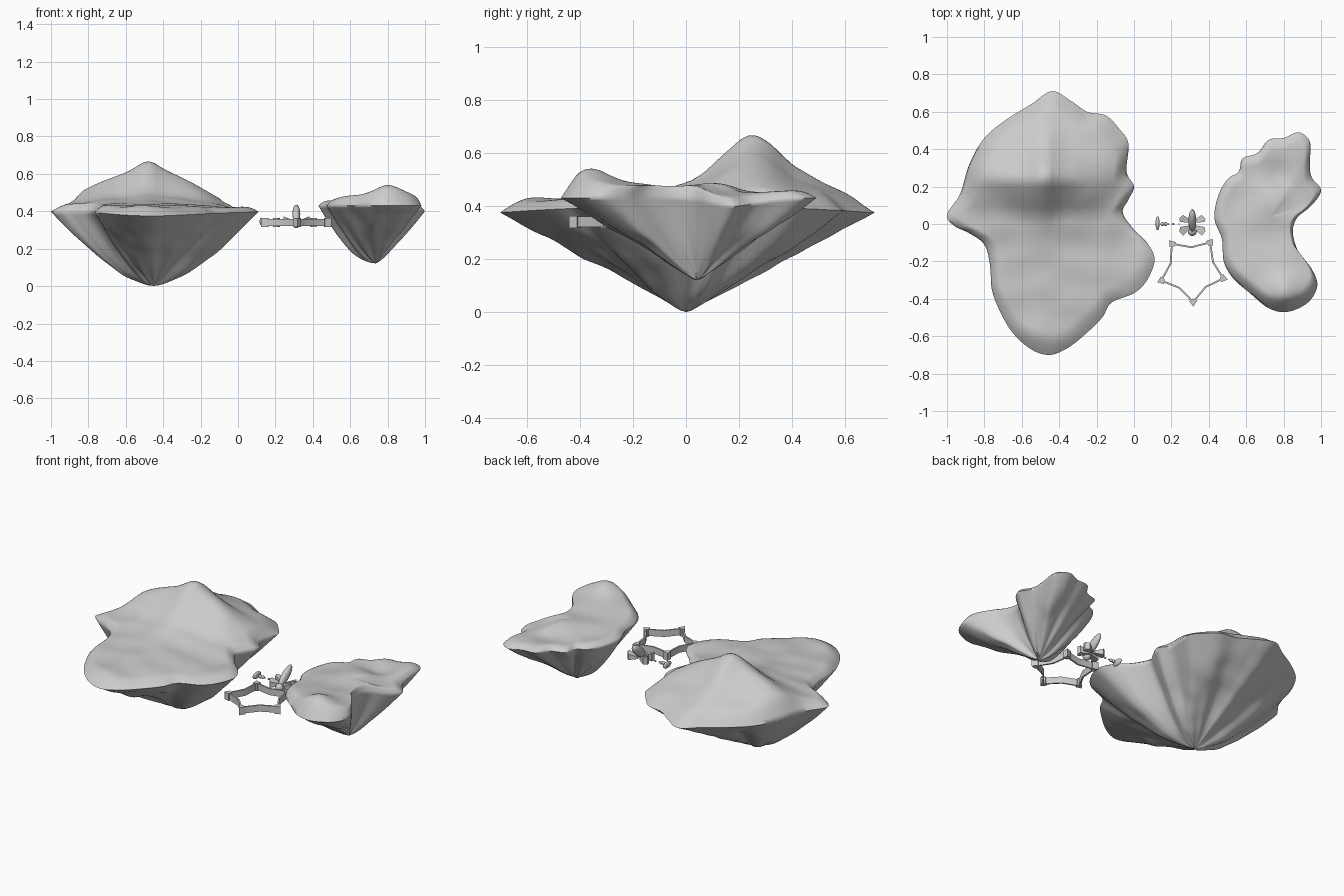
import bpy, bmesh
from math import sin, cos, pi, atan2, radians
from mathutils import Vector, Matrix, noise

if "Cube" in bpy.data.objects:
    bpy.data.objects.remove(bpy.data.objects["Cube"])


def lerp_table(tab, v):
    if v <= tab[0][0]:
        return tab[0][1]
    for (a, p), (b, q) in zip(tab, tab[1:]):
        if v <= b:
            return p + (q - p) * (v - a) / (b - a)
    return tab[-1][1]


def soft(tab, v, r=0.035):
    return sum(lerp_table(tab, v + r * k) for k in (-1, -.5, 0, .5, 1)) / 5


def smooth_outline(pts, sub=7):
    out, n = [], len(pts)
    P = [Vector(p) for p in pts]
    for i in range(n):
        a, b, c, d = P[i - 1], P[i], P[(i + 1) % n], P[(i + 2) % n]
        for k in range(sub):
            t = k / sub
            out.append(.5 * (2 * b + (c - a) * t + (2 * a - 5 * b + 4 * c - d) * t * t
                             + (3 * b - a - 3 * c + d) * t ** 3))
    return out


def finish(bm, name, angle=60):
    bmesh.ops.recalc_face_normals(bm, faces=bm.faces)
    me = bpy.data.meshes.new(name)
    bm.to_mesh(me)
    bm.free()
    ob = bpy.data.objects.new(name, me)
    bpy.context.collection.objects.link(ob)
    bpy.context.view_layer.objects.active = ob
    ob.select_set(True)
    bpy.ops.object.shade_smooth_by_angle(angle=radians(angle))
    ob.select_set(False)
    return ob


def island(name, pts, centre, rim_fn, top_fn, tip_z, keel_pow, rings=36):
    """Rock lofted from a rim outline: hilly top, grooved keel below."""
    bm = bmesh.new()
    C = Vector(centre)
    outline = smooth_outline(pts)
    n = len(outline)

    def top(p, t, r):
        e = min(1, (1 - t) / .16)
        e = e * (2 - e)
        bump = .012 * noise.noise(Vector((p.x * 6, p.y * 6, 3)))
        return r + (top_fn(p.x, p.y) + bump) * e

    def under(p, t, r, ang):
        k = keel_pow(cos(ang))
        groove = noise.noise(Vector((cos(ang) * 3, sin(ang) * 3, t * 1.2)))
        groove += .4 * noise.noise(Vector((p.x * 9, p.y * 9, 7)))
        z = tip_z + (r - tip_z) * t ** k + .03 * groove * sin(pi * t)
        return max(z, tip_z + .004)

    def point(j, t, upper):
        d = outline[j] - C
        p = C + d * t
        r = rim_fn(outline[j].x, outline[j].y)
        z = top(p, t, r) if upper else under(p, t, r, atan2(d.y, d.x))
        return bm.verts.new((p.x, p.y, z))

    rim = [point(j, 1, True) for j in range(n)]
    rim_mean = sum(v.co.z for v in rim) / n
    for upper in (True, False):
        prev = rim
        for i in range(rings - 1, 0, -1):
            cur = [point(j, i / rings, upper) for j in range(n)]
            # even out rim differences towards the middle of the top
            if upper:
                for j, v in enumerate(cur):
                    v.co.z += (rim_mean - rim[j].co.z) * (1 - i / rings)
            for j in range(n):
                k = (j + 1) % n
                bm.faces.new((prev[j], prev[k], cur[k], cur[j]))
            prev = cur
        zc = sum(v.co.z for v in prev) / n if upper else tip_z
        tip = bm.verts.new((C.x, C.y, zc))
        for j in range(n):
            bm.faces.new((prev[j], prev[(j + 1) % n], tip))
    return finish(bm, name, 80)


# Large island: flat front shelf, ridge behind
big = [(-1, .05), (-.93, .16), (-.88, .32), (-.80, .46), (-.68, .56), (-.55, .64), (-.44, .71),
       (-.34, .66), (-.25, .60), (-.15, .58), (-.08, .51), (-.03, .43), (-.04, .28), (0, .20),
       (-.03, .13), (-.06, .06), (0, -.03), (.07, -.1), (.11, -.19), (.07, -.30), (0, -.37),
       (-.12, -.42), (-.17, -.5), (-.25, -.58), (-.35, -.66), (-.45, -.70), (-.55, -.67),
       (-.65, -.58), (-.72, -.46), (-.76, -.35), (-.77, -.22), (-.80, -.11), (-.88, -.05), (-.96, -.01)]
ridge_x = [(-1, 0), (-.85, .08), (-.75, .14), (-.6, .19), (-.48, .28), (-.38, .21), (-.2, .12), (-.05, .03), (.1, .02)]
ridge_y = [(-.7, .08), (-.1, .17), (.05, .36), (.15, .74), (.24, 1.05), (.34, .82), (.38, .6), (.5, .36), (.6, .18), (.7, .05)]
island("large_island", big, (-.45, .0), lambda x, y: .4 - .025 * min(1, abs(y) / .7) ** 2,
       lambda x, y: .02 + soft(ridge_x, x) * soft(ridge_y, y), 0,
       lambda c: 1.02 + .6 * abs(c) ** 2)

# Small crescent island
small = [(.43, .03), (.45, .15), (.50, .24), (.56, .28), (.58, .35), (.66, .38), (.72, .45),
         (.80, .46), (.88, .49), (.94, .44), (.94, .32), (.95, .25), (1, .18), (.95, .10),
         (.87, .03), (.85, -.05), (.88, -.15), (.95, -.24), (.98, -.33), (.93, -.42),
         (.82, -.47), (.72, -.45), (.62, -.37), (.53, -.29), (.48, -.2), (.47, -.08)]


def hill(x, y, cx, cy, h, s):
    return h * 2.718 ** (-((x - cx) ** 2 + (y - cy) ** 2) / (s * s))


island("small_island", small, (.735, .04), lambda x, y: .43 - hill(x, y, 1, .18, .03, .15),
       lambda x, y: .025 + hill(x, y, .8, -.36, .05, .09) + hill(x, y, .78, -.3, .04, .26)
       + hill(x, y, .76, .1, .03, .14) - hill(x, y, .78, .24, .025, .08), .12,
       lambda c: 1.08 + (.6 * c * c if c < 0 else .1 * c))

# Star-shaped fence: thin upright band with pointed corner posts
sc, tilt = Vector((.31, -.243)), radians(-88)
bm = bmesh.new()
loops = []
for scale, z in ((1.03, .32), (1.03, .36), (.95, .36), (.95, .32)):
    ring = []
    for i in range(10):
        a, r = tilt + i * pi / 5, (.12 if i % 2 else .176) * scale
        ring.append(bm.verts.new((sc.x + r * cos(a), sc.y + r * sin(a), z)))
    loops.append(ring)
for k in range(4):
    A, B = loops[k], loops[(k + 1) % 4]
    for i in range(10):
        j = (i + 1) % 10
        bm.faces.new((A[i], A[j], B[j], B[i]))
for i in range(5):
    a = tilt + i * 2 * pi / 5
    u, w = Vector((cos(a), sin(a))), Vector((-sin(a), cos(a)))
    kite = [sc + u * .198, sc + u * .168 + w * .022, sc + u * .155, sc + u * .168 - w * .022]
    lo = [bm.verts.new((p.x, p.y, .317)) for p in kite]
    hi = [bm.verts.new((p.x, p.y, .363)) for p in kite]
    bm.faces.new(lo)
    bm.faces.new(hi)
    for k in range(4):
        bm.faces.new((lo[k], lo[k - 1], hi[k - 1], hi[k]))
finish(bm, "star_fence", 25)


def ellipsoid(name, loc, size, rot_x=0):
    bm = bmesh.new()
    m = Matrix.Translation(loc) @ Matrix.Rotation(rot_x, 4, 'X') @ Matrix.Diagonal((*size, 1))
    bmesh.ops.create_uvsphere(bm, u_segments=16, v_segments=10, radius=1, matrix=m)
    return finish(bm, name)


# Little winged flyer: leaning body, round nose, two pairs of broad wings
ellipsoid("flyer_body", (.312, .018, .385), (.021, .075, .028), radians(38))
ellipsoid("flyer_nose", (.312, -.04, .335), (.024, .024, .024))
for side in (-1, 1):
    for name, root, fan in (("front_wing", (-.006, -.022), (-.016, -.062)), ("rear_wing", (.008, .02), (.01, .048))):
        bm = bmesh.new()
        pts = [(.008, root[0]), (.065, fan[0]), (.07, (fan[0] + fan[1]) / 2), (.05, fan[1]), (.008, root[1])]
        lo = [bm.verts.new((.312 + side * x, y, .335 - x * .15)) for x, y in pts]
        hi = [bm.verts.new((.312 + side * x, y, .345 + x * .4)) for x, y in pts]
        bm.faces.new(lo)
        bm.faces.new(hi)
        for k in range(5):
            bm.faces.new((lo[k], lo[k - 1], hi[k - 1], hi[k]))
        finish(bm, "flyer_" + name, 30)

# Small disc with a trail of beads
ellipsoid("trail_disc", (.126, .004, .345), (.011, .038, .02))
for x, r in ((.153, .011), (.17, .01), (.185, .004), (.21, .006), (.24, .003)):
    ellipsoid("trail_bead", (x, 0, .345), (r, r, r))
